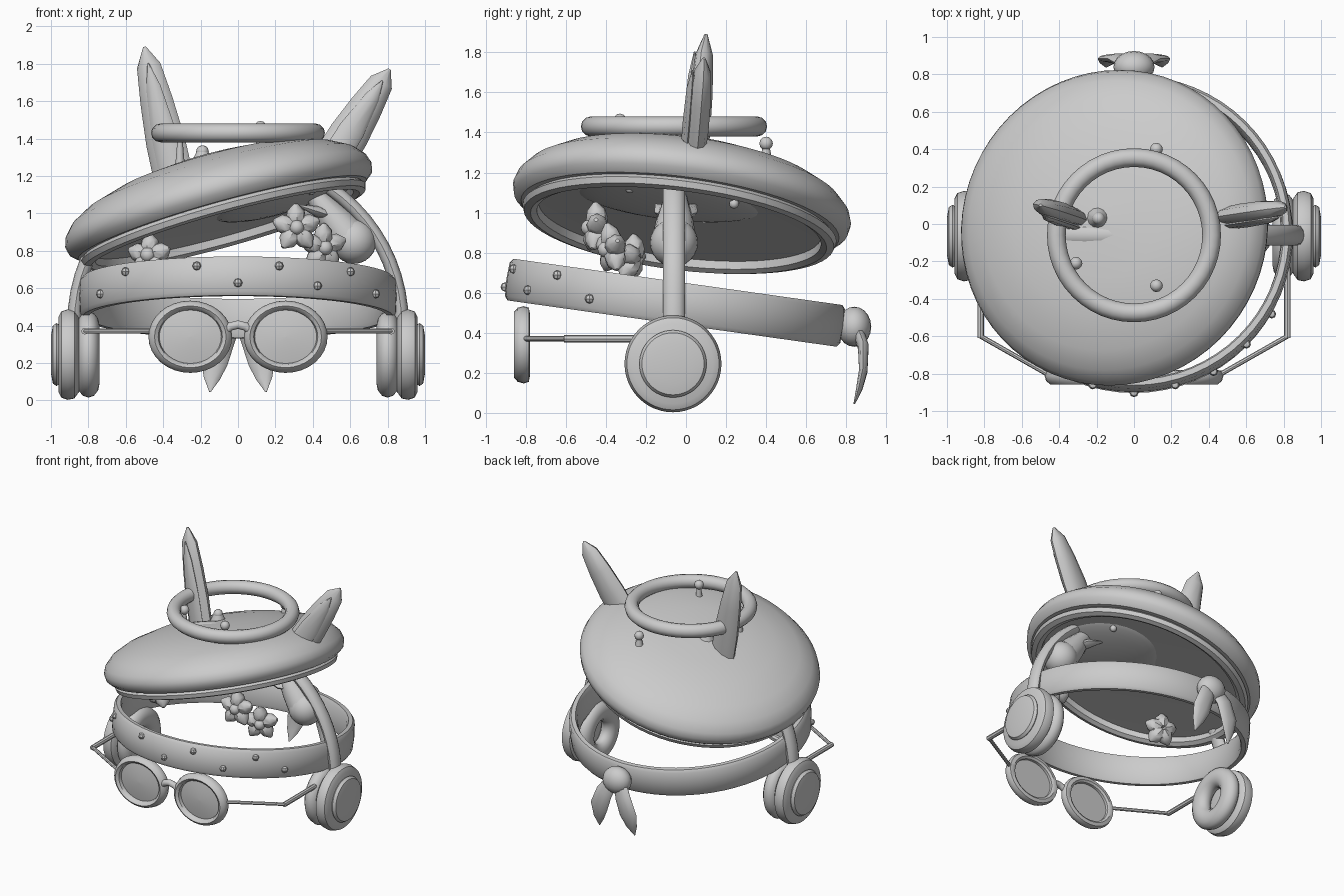
import bpy, bmesh, math
from math import sin, cos, pi, radians
from mathutils import Vector, Matrix

if "Cube" in bpy.data.objects:
    bpy.data.objects.remove(bpy.data.objects["Cube"])

grey = bpy.data.materials.new("plain grey")
grey.use_nodes = True
grey.diffuse_color = (0.6, 0.6, 0.6, 1)
grey.node_tree.nodes["Principled BSDF"].inputs["Base Color"].default_value = (0.6, 0.6, 0.6, 1)


def finish(name, bm, matrix=Matrix(), angle=40):
    bmesh.ops.remove_doubles(bm, verts=bm.verts, dist=0.0005)
    bmesh.ops.recalc_face_normals(bm, faces=bm.faces)
    bm.transform(matrix)
    mesh = bpy.data.meshes.new(name)
    bm.to_mesh(mesh)
    bm.free()
    mesh.materials.append(grey)
    ob = bpy.data.objects.new(name, mesh)
    bpy.context.collection.objects.link(ob)
    bpy.ops.object.select_all(action='DESELECT')
    ob.select_set(True)
    bpy.context.view_layer.objects.active = ob
    bpy.ops.object.shade_smooth_by_angle(angle=radians(angle))
    return ob


def skin(bm, rings, closed=False):
    """Bridge equal rings of points with quads."""
    loops = [[bm.verts.new(p) for p in ring] for ring in rings]
    pairs = list(zip(loops, loops[1:]))
    if closed:
        pairs.append((loops[-1], loops[0]))
    else:
        bm.faces.new(loops[0])
        bm.faces.new(loops[-1])
    n = len(loops[0])
    for a, b in pairs:
        for i in range(n):
            j = (i + 1) % n
            bm.faces.new((a[i], a[j], b[j], b[i]))


def lathe(name, profile, matrix=Matrix(), steps=48, closed=True):
    """Spin (radius, height) points about z."""
    bm = bmesh.new()
    rings = [[(r * cos(2 * pi * k / steps), r * sin(2 * pi * k / steps), z)
              for k in range(steps)] for r, z in profile]
    skin(bm, rings, closed)
    return finish(name, bm, matrix)


def oval(a, b, r=0, z=0, n=12):
    """Oval section for a lathe."""
    return [(r + a * cos(2 * pi * k / n), z + b * sin(2 * pi * k / n)) for k in range(n)]


def loft(name, path, sizes, side=(1, 0, 0), n=10):
    """Oval sections (half width, half depth) along a path."""
    pts = [Vector(p) for p in path]
    bm = bmesh.new()
    rings = []
    for i, p in enumerate(pts):
        t = (pts[min(i + 1, len(pts) - 1)] - pts[max(i - 1, 0)]).normalized()
        s = Vector(side)
        s = (s - t * s.dot(t)).normalized()
        u = t.cross(s)
        a, b = sizes[i] if isinstance(sizes, list) else sizes
        rings.append([p + s * a * cos(2 * pi * k / n) + u * b * sin(2 * pi * k / n)
                      for k in range(n)])
    skin(bm, rings)
    return finish(name, bm)


def leaf(name, base, tip, shape, side, n=10):
    """Straight loft; shape lists (fraction, half width, half depth)."""
    a, b = Vector(base), Vector(tip)
    return loft(name, [a.lerp(b, f) for f, _, _ in shape], [(w, d) for _, w, d in shape], side, n)


def ball(name, at, r, scale=(1, 1, 1), seg=16, frame=Matrix()):
    bm = bmesh.new()
    bmesh.ops.create_uvsphere(bm, u_segments=seg, v_segments=seg // 2, radius=r)
    return finish(name, bm, frame @ Matrix.Translation(at) @ Matrix.Diagonal((*scale, 1)))


# Tilted cap, closed underneath inside its rim
cap_place = (Matrix.Translation((-0.105, -0.02, 1.045)) @ Matrix.Rotation(radians(-15.5), 4, 'Y')
             @ Matrix.Rotation(radians(-7), 4, 'X'))
cap_profile = [(0.002, .26), (.3, .245), (.5, .215), (.68, .16), (.78, .105), (.835, .045), (.85, 0),
               (.84, -.045), (.80, -.08), (.77, -.08), (.79, -.1), (.78, -.13), (.745, -.14),
               (.715, -.125), (.71, -.085), (.4, -.08), (0.002, -.08)]
lathe("cap", cap_profile, cap_place, 64, False)

# Shallow pad with beads under the cap
ball("cap_pad", (.3, -.06, -.05), 1, (.36, .5, .075), 32, cap_place)
for y in (-.28, .24):
    ball("pad_bead", (.39, y, 1.08 - .15 * y), .025, seg=10)

# Beads on stems above the cap
for x, y, foot, top, w in ((-.19, .03, 1.22, 1.33, .08), (-.31, -.21, 1.2, 1.42, .03),
                           (.12, -.33, 1.33, 1.46, .03), (.12, .4, 1.24, 1.345, .035)):
    leaf("cap_stud", (x, y, foot), (x, y, top), [(0, w, w), (1, w * .4, w * .4)], (1, 0, 0), 12)
    ball("cap_bead", (x, y, top), .034, seg=12)

# Halo
lathe("halo", oval(.05, .05, .415), Matrix.Translation((0, -.06, 1.43)))

# Ears with raised inner panels
ear_shape = [(0, .11, .05), (.3, .108, .058), (.6, .09, .055), (.86, .066, .042), (1, .008, .008)]
inner_shape = [(0, .075, .02), (.4, .07, .025), (.8, .04, .022), (1, .004, .004)]
for base, tip, across in (((-.34, .04, 1.17), (-.5, .1, 1.89), (1, -.25, 0)),
                          ((.5, .04, 1.27), (.81, .09, 1.77), (1, .1, 0))):
    leaf("ear", base, tip, ear_shape, across)
    shift = Vector((0, -.05, 0))
    a, b = Vector(base) + shift, Vector(tip) + shift
    leaf("inner_ear", a, a.lerp(b, .88), inner_shape, across, 8)

# Headband, sloping down to the back
band_place = Matrix.Translation((0, -.055, .55)) @ Matrix.Rotation(radians(-8), 4, 'X')
lathe("headband", [(.83, -.105), (.845, -.085), (.85, 0), (.845, .085), (.83, .105),
                   (.8, .105), (.79, .08), (.785, 0), (.79, -.08), (.8, -.105)], band_place, 64)
for k in (-4, -3, -1, 0, 1, 2, 3, 4):
    a = radians(15 * k)
    h = .055 if k % 2 else -.04
    ball("band_stud", band_place @ Vector((.85 * sin(a), -.85 * cos(a), h)), .024, seg=8)

# Headphone arch
arch = [(.875 * cos(pi * k / 32), -.06, .41 + .875 * sin(pi * k / 32)) for k in range(33)]
loft("headphone_arch", arch, (.055, .038), (0, 1, 0), 12)

# Ear cups, cushions and goggle parts, one per side
for s in (-1, 1):
    place = Matrix.Translation((0, -.065, .245)) @ Matrix.Rotation(s * pi / 2, 4, 'Y')
    lathe("ear_cushion", oval(.075, .06, .155, .8), place)
    lathe("ear_cup", [(.002, .85), (.2, .85), (.235, .875), (.242, .91), (.23, .945),
                      (.2, .96), (.002, .965)], place, closed=False)
    lathe("cup_cover", [(.002, .95), (.155, .95), (.168, .97), (.155, .99), (.1, 1), (.002, 1)],
          place, closed=False)

    # Goggle ring and lens
    eye = (Matrix.Translation((s * .255, -.82, .34)) @ Matrix.Diagonal((1.16, 1, 1, 1))
           @ Matrix.Rotation(pi / 2, 4, 'X'))
    lathe("goggle_ring", [(.148, .025), (.165, .038), (.185, .02), (.193, -.01), (.185, -.035),
                          (.16, -.04), (.145, -.03), (.142, 0)], eye, 32)
    lathe("goggle_lens", [(.002, .018), (.08, .014), (.15, .002), (.15, -.012), (.002, -.012)],
          eye, 32, False)

    # Goggle arm
    loft("goggle_arm_front", [(s * .45, -.81, .37), (s * .82, -.6, .37)], (.013, .013), (0, 0, 1), 8)
    loft("goggle_arm_side", [(s * .82, -.61, .37), (s * .82, -.2, .37)], (.018, .018), (0, 0, 1), 8)

    # Bow tail, curving outwards
    loft("bow_tail", [(s * .03, .85, .43), (s * .08, .885, .33), (s * .125, .885, .21),
                      (s * .14, .865, .12), (s * .15, .84, .045)],
         [(.05, .03), (.066, .028), (.072, .022), (.045, .016), (.004, .004)], (1, 0, s * .35))

loft("goggle_bridge", [(-.08, -.82, .36), (-.04, -.83, .395), (0, -.83, .405),
                       (.04, -.83, .395), (.08, -.82, .36)], (.024, .024), (0, 1, 0), 10)
ball("bow_knot", (0, .84, .43), .1, (1.1, .85, 1), 20)


# Flowers hanging under the cap
def flower(center, facing, r):
    c, f = Vector(center), Vector(facing).normalized()
    u = f.cross(Vector((0, 0, 1))).normalized()
    v = u.cross(f)
    for k in range(5):
        a = 2 * pi * k / 5 + .3
        d = u * cos(a) + v * sin(a)
        leaf("petal", c + d * r * .05, c + d * r + f * r * .2,
             [(0, .03, .045), (.35, .055, .055), (.7, .046, .045), (1, .01, .01)], f.cross(d), 8)
    ball("flower_center", c + f * .045, .04, seg=12)


flower((.31, -.44, .92), (.1, -1, .1), .13)
flower((.45, -.36, .82), (.4, -1, -.1), .13)
flower((-.47, -.26, .77), (-.3, -1, .2), .12)

# Round fruit with a pointed stem and leaves
ball("fruit", (.62, -.06, .85), .12, (1, 1, 1), 24)
leaf("fruit_stem", (.6, -.06, .86), (.41, -.05, 1.1),
     [(0, .11, .11), (.4, .095, .09), (1, .05, .05)], (0, 1, 0), 12)
for y in (-.15, .05):
    leaf("fruit_leaf", (.52, -.05, .98), (.33, y, 1.04),
         [(0, .03, .02), (.5, .065, .03), (1, .005, .005)], (0, 1, 0), 8)
